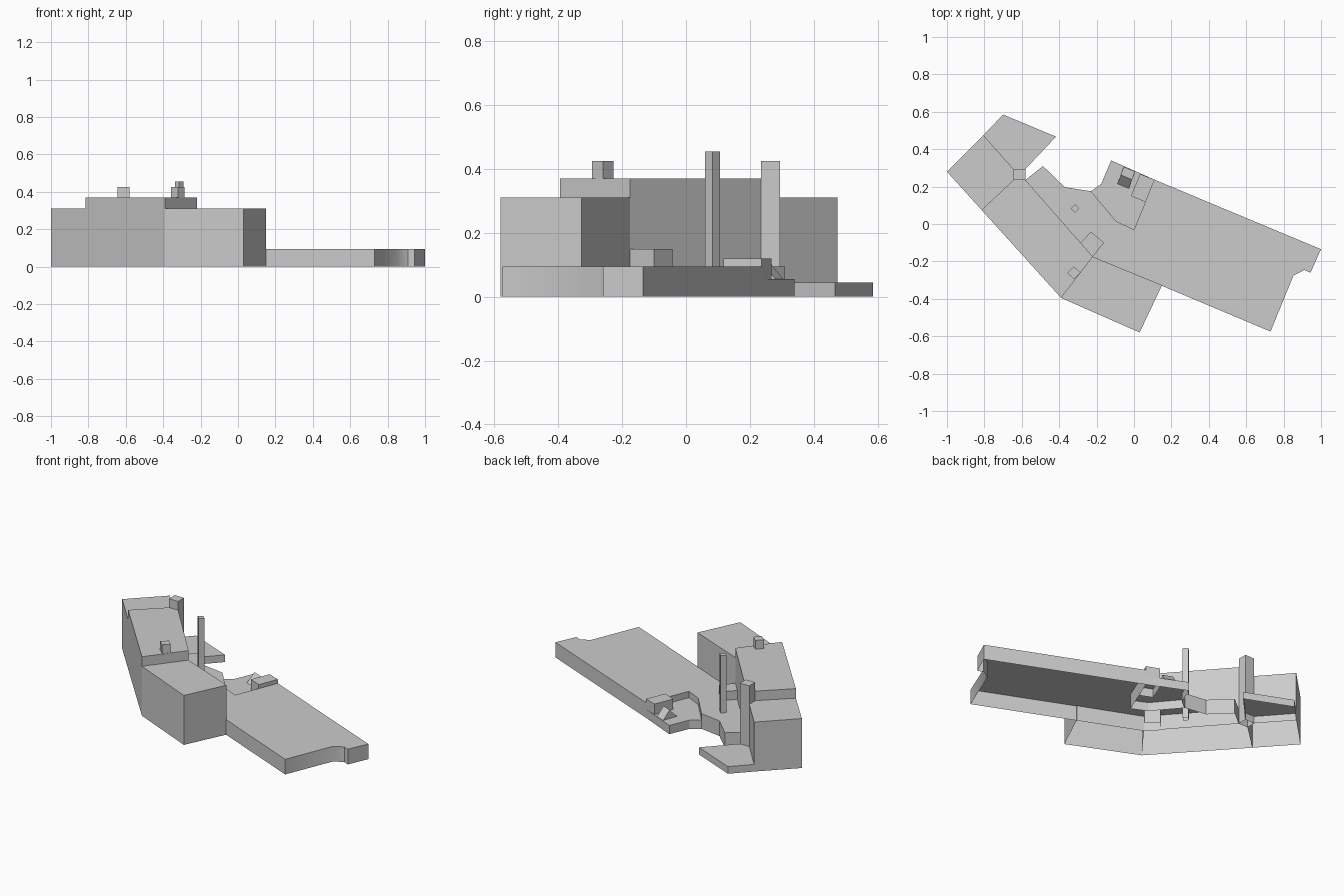
import bpy
import bmesh
from mathutils import Vector

cube = bpy.data.objects.get("Cube")
if cube:
    bpy.data.objects.remove(cube, do_unlink=True)

grey = bpy.data.materials.new("plain grey")
grey.use_nodes = True
colour = (0.6, 0.6, 0.6, 1)
grey.diffuse_color = colour
grey.node_tree.nodes["Principled BSDF"].inputs["Base Color"].default_value = colour


def finish(name, bm):
    mesh = bpy.data.meshes.new(name)
    bm.to_mesh(mesh)
    bm.free()
    mesh.materials.append(grey)
    obj = bpy.data.objects.new(name, mesh)
    bpy.context.collection.objects.link(obj)
    return obj


def block(name, outline, top, base=0, soft_corner=None):
    """Walls and a flat roof over a counter-clockwise outline, open below."""
    bm = bmesh.new()
    low = [bm.verts.new((x, y, base)) for x, y in outline]
    high = [bm.verts.new((x, y, top)) for x, y in outline]
    bm.faces.new(high)
    for i in range(len(outline)):
        j = (i + 1) % len(outline)
        bm.faces.new((low[i], low[j], high[j], high[i]))
    # One corner may blend smoothly, every other edge stays sharp
    if soft_corner:
        corner = Vector(soft_corner)
        for face in bm.faces:
            face.smooth = True
        for edge in bm.edges:
            edge.smooth = all((v.co.xy - corner).length < 0.001 for v in edge.verts)
    return finish(name, bm)


# Corners shared by neighbouring parts
outer_end = (-1, 0.28)
outer_back = (-0.805, 0.475)
front_joint = (-0.815, 0.075)
front_bend = (-0.39, -0.395)
inner_bend = (-0.22, -0.175)
tower_corner = (-0.645, 0.235)
tower_side = (-0.58, 0.235)
tower_back = (-0.645, 0.294)
pit_edge = [(0.11, 0.237), (0, -0.03), (-0.095, 0.015), (-0.23, 0.175)]

# Three wings of the bent building
block("west_wing", [outer_end, front_joint, tower_corner, tower_back, outer_back], 0.31)
block("middle_wing", [front_joint, front_bend, inner_bend, tower_side, tower_corner], 0.37)
block("east_wing", [front_bend, (0.03, -0.58), (0.15, -0.327), inner_bend], 0.31)

# Low terraces
notch = (0.853, -0.275)
block("main_terrace", [inner_bend, (0.73, -0.575), notch, (0.91, -0.246),
                       (0.944, -0.26), (1, -0.135)] + pit_edge +
      [(-0.37, 0.197), (-0.487, 0.31), tower_side], 0.095, soft_corner=notch)
block("sunken_court", [(-0.122, 0.34), (-0.175, 0.215)] + pit_edge[::-1], 0.055)
block("back_terrace", [outer_back, tower_back, (-0.58, 0.294),
                       (-0.417, 0.467), (-0.70, 0.585)], 0.045)

# Tower, chimney, pole and small boxes
block("corner_tower", [tower_corner, tower_side, (-0.58, 0.294), tower_back], 0.425)
block("chimney", [(-0.357, -0.262), (-0.32, -0.295), (-0.285, -0.26), (-0.322, -0.227)],
      0.425, 0.37)
block("entrance_box", [(-0.29, -0.105), inner_bend, (-0.16, -0.1), (-0.23, -0.042)], 0.15)
block("court_box", [(0.11, 0.237), (0.032, 0.268), (-0.016, 0.15), (0.062, 0.117)], 0.12)
px, py, r = -0.315, 0.083, 0.023
block("pole", [(px - r, py), (px, py - r), (px + r, py), (px, py + r)], 0.455)

# Leaning tent-shaped wedge in the court
bm = bmesh.new()
ends = []
for shift in (Vector((0, 0, 0)), Vector((0.06, -0.025, 0))):
    ends.append([bm.verts.new(Vector(p) + shift) for p in
                 ((-0.088, 0.215, 0.055), (-0.07, 0.262, 0.108), (-0.055, 0.305, 0.055))])
a, b = ends
bm.faces.new(a)
bm.faces.new(b[::-1])
for i in range(3):
    j = (i + 1) % 3
    bm.faces.new((a[i], a[j], b[j], b[i]))
bmesh.ops.recalc_face_normals(bm, faces=bm.faces)
finish("court_wedge", bm)
